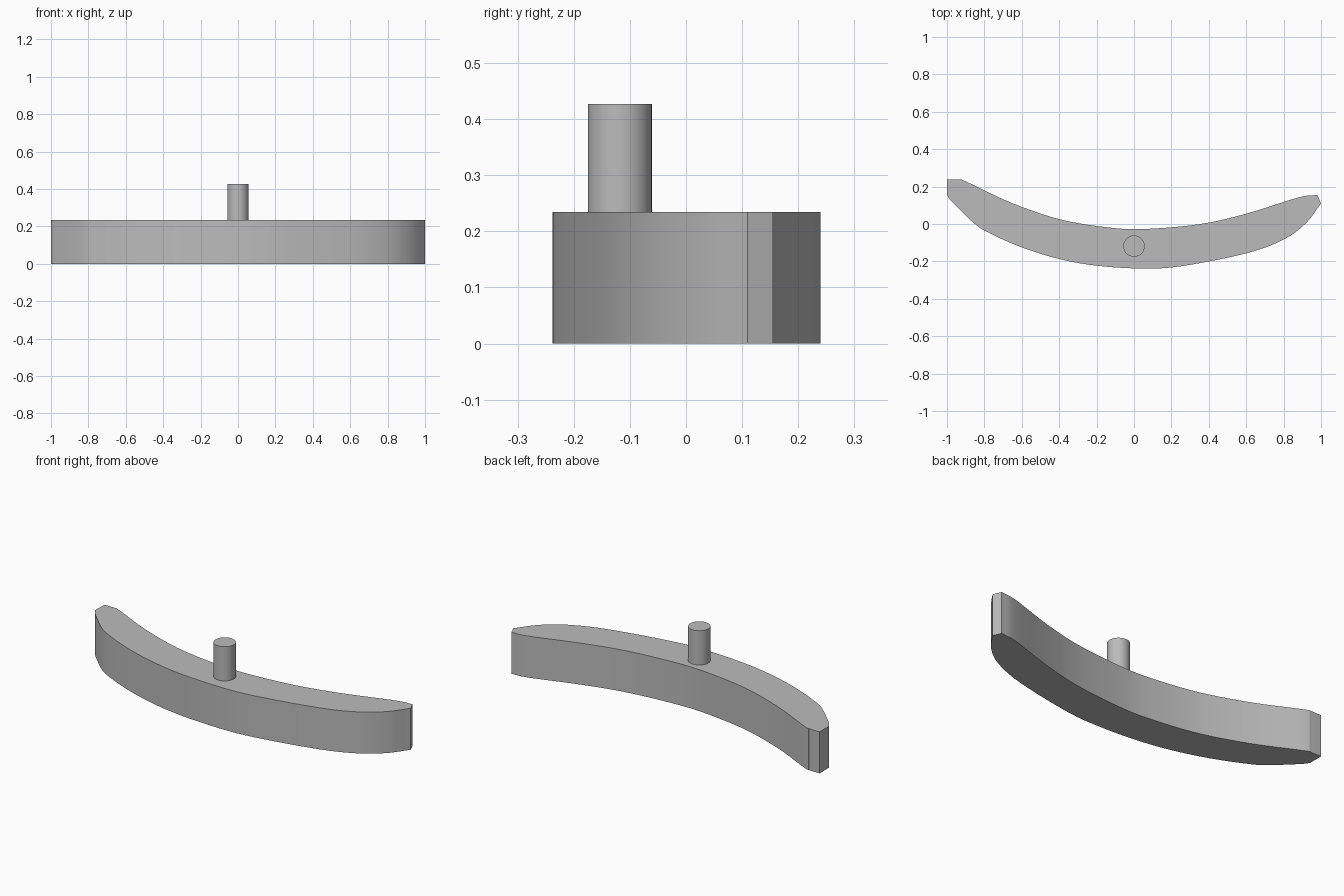
import bpy
import bmesh
from mathutils import Vector

cube = bpy.data.objects.get("Cube")
if cube:
    bpy.data.objects.remove(cube, do_unlink=True)

BODY_HEIGHT = 0.234
PIN_TOP = 0.427

grey = bpy.data.materials.new("plain grey")
grey.use_nodes = True
grey.diffuse_color = (0.5, 0.5, 0.5, 1)
grey.node_tree.nodes["Principled BSDF"].inputs["Base Color"].default_value = (0.5, 0.5, 0.5, 1)


def smooth_path(points, steps=5):
    """Catmull-Rom curve through the points, end points included."""
    p = [Vector(q) for q in points]
    p = [2 * p[0] - p[1]] + p + [2 * p[-1] - p[-2]]
    path = []
    for a, b, c, d in zip(p, p[1:], p[2:], p[3:]):
        for i in range(steps):
            t = i / steps
            path.append(0.5 * (2 * b + (c - a) * t + (2 * a - 5 * b + 4 * c - d) * t ** 2
                               + (3 * b - a - 3 * c + d) * t ** 3))
    return path + [p[-2]]


def finish(obj):
    obj.data.materials.append(grey)
    bpy.ops.object.select_all(action="DESELECT")
    obj.select_set(True)
    bpy.context.view_layer.objects.active = obj
    bpy.ops.object.shade_smooth_by_angle(angle=0.5)


# Curved bar: convex front edge and concave back edge, extruded upward
front_edge = smooth_path([(-1, 0.155), (-0.97, 0.115), (-0.85, 0), (-0.77, -0.05), (-0.6, -0.125),
                          (-0.4, -0.187), (-0.2, -0.223), (0.04, -0.238), (0.25, -0.226),
                          (0.6, -0.157), (0.8, -0.083), (0.92, 0.005), (1, 0.11)])
back_edge = smooth_path([(0.98, 0.155), (0.88, 0.142), (0.6, 0.055), (0.35, -0.001), (0.05, -0.027),
                         (-0.15, -0.017), (-0.4, 0.026), (-0.66, 0.115), (-0.9, 0.228),
                         (-0.94, 0.237), (-1, 0.238)])
bm = bmesh.new()
base = bm.faces.new([bm.verts.new((q.x, q.y, 0)) for q in front_edge + back_edge])
top = bmesh.ops.extrude_face_region(bm, geom=[base], use_keep_orig=True)["geom"]
bmesh.ops.translate(bm, vec=(0, 0, BODY_HEIGHT),
                    verts=[g for g in top if isinstance(g, bmesh.types.BMVert)])
bmesh.ops.recalc_face_normals(bm, faces=bm.faces)
mesh = bpy.data.meshes.new("curved_bar")
bm.to_mesh(mesh)
bm.free()
bar = bpy.data.objects.new("curved_bar", mesh)
bpy.context.collection.objects.link(bar)
finish(bar)

# Round pin standing on the bar
pin_base = BODY_HEIGHT - 0.02
bpy.ops.mesh.primitive_cylinder_add(vertices=48, radius=0.057, depth=PIN_TOP - pin_base,
                                    location=(0, -0.118, (PIN_TOP + pin_base) / 2))
pin = bpy.context.object
pin.name = "pin"
finish(pin)
